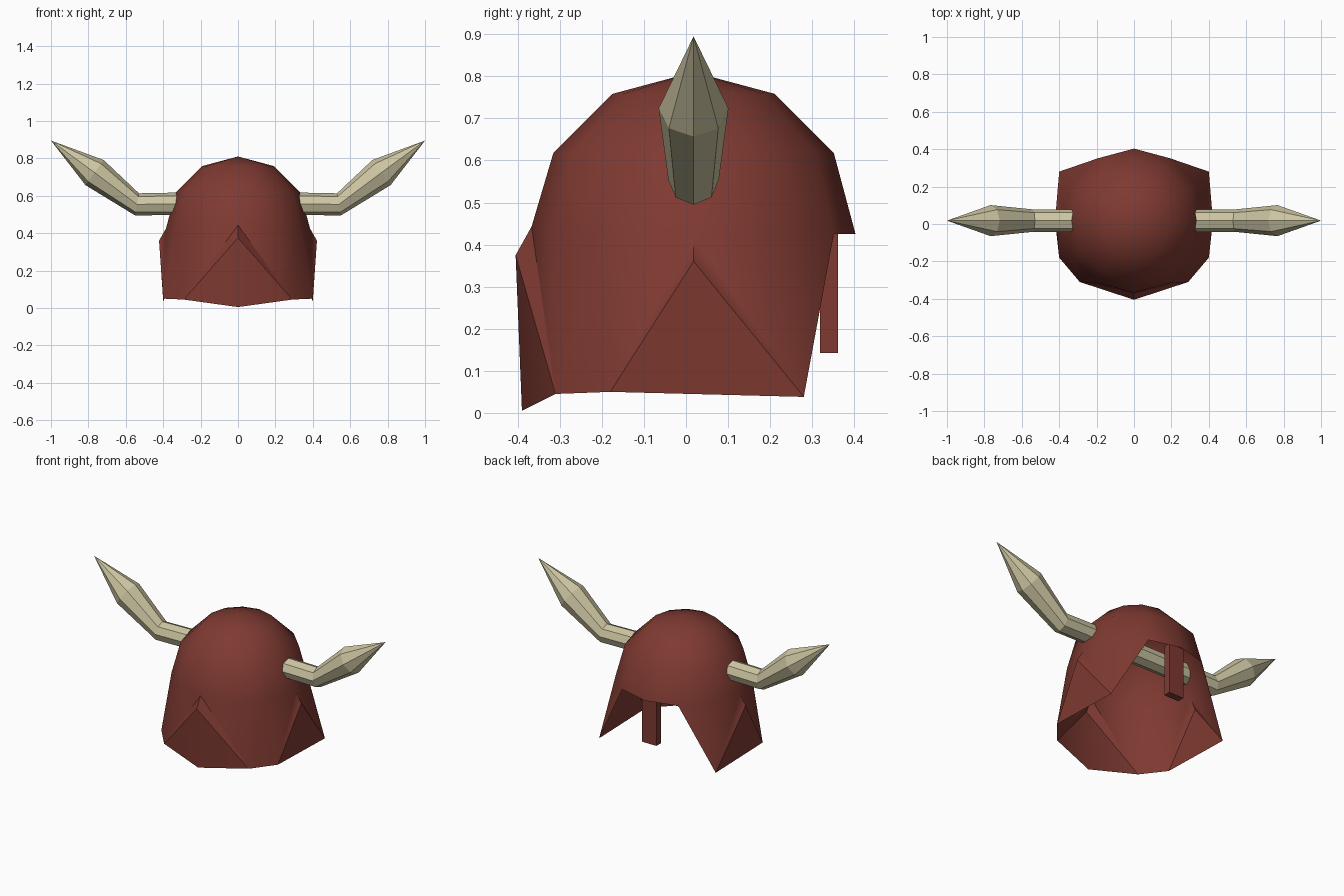
import bpy, bmesh
from math import sin, cos, pi, radians
from mathutils import Vector

if "Cube" in bpy.data.objects:
    bpy.data.objects.remove(bpy.data.objects["Cube"])

CY = 0.018      # helmet axis in y
RIM = 0.425     # height of the dome rim
RADIUS = 0.385


def material(name, rgb):
    m = bpy.data.materials.new(name)
    m.use_nodes = True
    m.diffuse_color = (*rgb, 1)
    m.node_tree.nodes["Principled BSDF"].inputs["Base Color"].default_value = (*rgb, 1)
    return m


def finish(bm, name, mat):
    bmesh.ops.recalc_face_normals(bm, faces=bm.faces)
    mesh = bpy.data.meshes.new(name)
    bm.to_mesh(mesh)
    bm.free()
    ob = bpy.data.objects.new(name, mesh)
    mesh.materials.append(mat)
    bpy.context.collection.objects.link(ob)
    return ob


red = material("dark red", (0.21, 0.042, 0.031))
bone = material("bone", (0.61, 0.56, 0.36))

# Open dome: upper half of a twelve-sided sphere
bm = bmesh.new()
bmesh.ops.create_uvsphere(bm, u_segments=12, v_segments=6, radius=RADIUS)
bmesh.ops.delete(bm, geom=[v for v in bm.verts if v.co.z < -0.01], context='VERTS')
bmesh.ops.translate(bm, verts=bm.verts, vec=(0, CY, RIM))


def rim_vert(step, side):
    """Rim vertex, counted in 30 degree steps from the front."""
    a = radians(30 * step)
    p = Vector((side * RADIUS * sin(a), CY - RADIUS * cos(a), RIM))
    return min((v for v in bm.verts if abs(v.co.z - RIM) < 0.03),
               key=lambda v: (v.co - p).length)


# Flared skirt with raised peaks at the front and sides, open at the back
front_peak = bm.verts.new((0, -0.405, 0.375))
front_tip = bm.verts.new((0, -0.39, 0.005))
for side in (1, -1):
    corner, cheek, back, side_peak = [bm.verts.new((side * x, y, z)) for x, y, z in (
        (0.29, -0.31, 0.045), (0.4, -0.18, 0.05),
        (0.4, 0.28, 0.038), (0.422, CY, 0.36))]
    r = [rim_vert(i, side) for i in range(6)]
    for tri in ((r[0], r[1], corner), (r[0], corner, front_peak),
                (front_peak, corner, front_tip), (r[1], r[2], corner),
                (r[2], cheek, corner), (r[2], r[3], cheek),
                (r[3], side_peak, cheek), (side_peak, back, cheek),
                (r[3], back, side_peak), (r[3], r[4], back), (r[4], r[5], back)):
        bm.faces.new(tri)

# Lift the front brow slightly
for v in {rim_vert(0, 1), rim_vert(1, 1), rim_vert(1, -1)}:
    v.co.z = 0.443
shell = finish(bm, "helmet_shell", red)
bpy.ops.object.select_all(action='DESELECT')
shell.select_set(True)
bpy.context.view_layer.objects.active = shell
bpy.ops.object.shade_smooth_by_angle(angle=radians(32))

# Flat bar hanging in the open gap
bm = bmesh.new()
bmesh.ops.create_cube(bm, size=1)
bmesh.ops.scale(bm, verts=bm.verts, vec=(0.1, 0.043, 0.31))
bmesh.ops.translate(bm, verts=bm.verts, vec=(0, 0.34, 0.297))
finish(bm, "guard_bar", red)


# Horns: eight-sided, bent upward, reaching inside to the middle
def horn(name, side):
    bm = bmesh.new()
    rings = []
    for x, z, rad, tilt in ((0, 0.557, 0.06, 0), (0.33, 0.557, 0.06, 0),
                            (0.54, 0.554, 0.06, 10), (0.767, 0.724, 0.083, 36)):
        t = radians(tilt)
        ring = []
        for k in range(8):
            a = k * pi / 4
            up = rad * cos(a)
            ring.append(bm.verts.new((side * (x - up * sin(t)),
                                      CY + rad * sin(a), z + up * cos(t))))
        rings.append(ring)
    tip = bm.verts.new((side, CY, 0.895))
    for k in range(8):
        n = (k + 1) % 8
        for a, b in zip(rings, rings[1:]):
            bm.faces.new((a[k], a[n], b[n], b[k]))
        bm.faces.new((rings[-1][k], rings[-1][n], tip))
    bm.faces.new(rings[0])
    finish(bm, name, bone)


horn("left_horn", 1)
horn("right_horn", -1)
